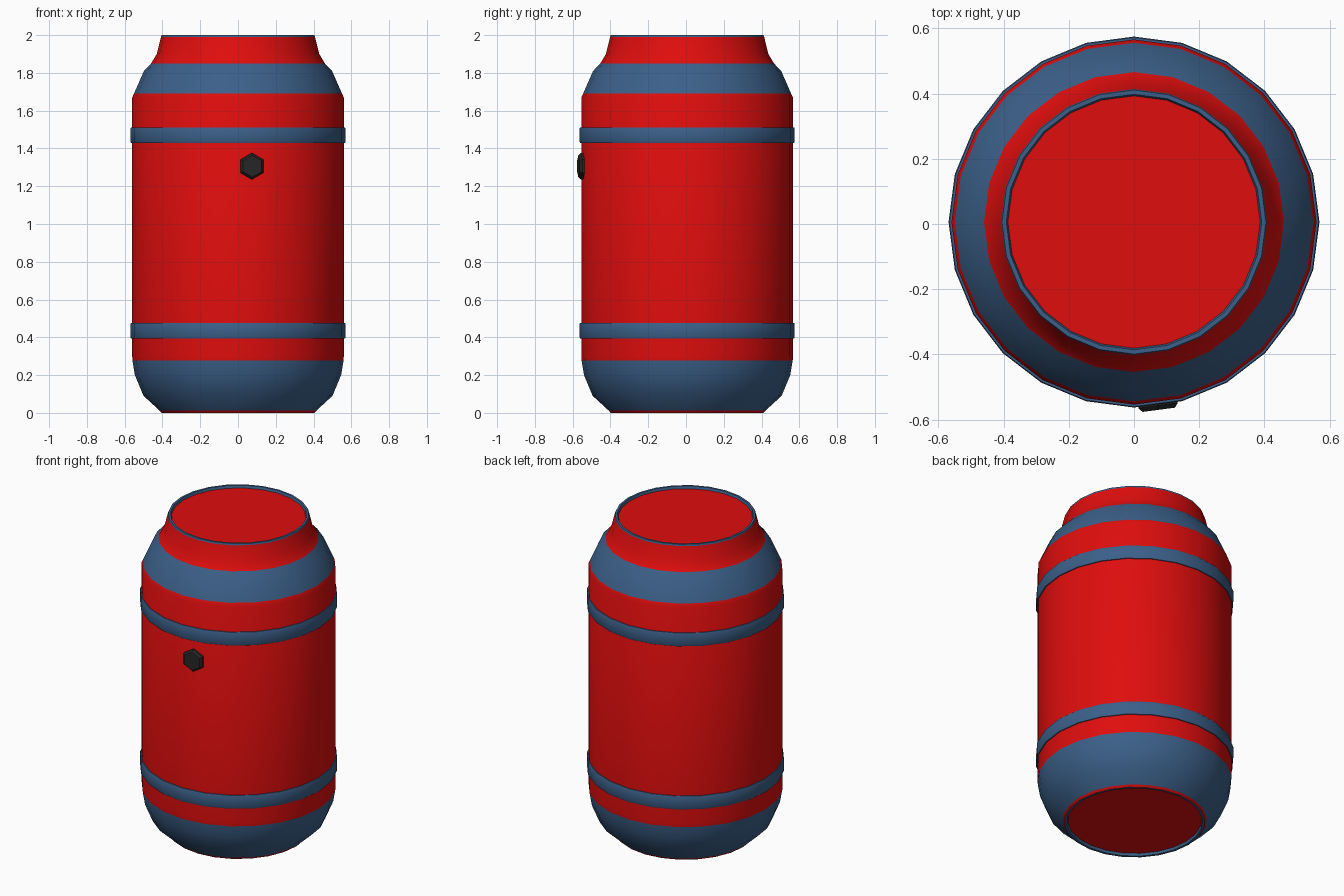
import bpy, bmesh, math
from mathutils import Matrix, Vector

if "Cube" in bpy.data.objects:
    bpy.data.objects.remove(bpy.data.objects["Cube"])

SIDES = 24
CY = 0.006  # barrel axis sits slightly behind centre because of the bolt


def mat(name, rgb):
    m = bpy.data.materials.new(name)
    m.diffuse_color = (*rgb, 1)
    m.use_nodes = True
    m.node_tree.nodes["Principled BSDF"].inputs["Base Color"].default_value = m.diffuse_color
    return m


red = mat("barrel red", (0.74, 0.004, 0.004))
blue = mat("steel blue", (0.044, 0.117, 0.25))
dark = mat("dark grey", (0.02, 0.02, 0.02))


def finish(name, bm, mats, angle=30):
    bmesh.ops.recalc_face_normals(bm, faces=bm.faces[:])
    me = bpy.data.meshes.new(name)
    bm.to_mesh(me)
    bm.free()
    for m in mats:
        me.materials.append(m)
    ob = bpy.data.objects.new(name, me)
    bpy.context.collection.objects.link(ob)
    bpy.ops.object.select_all(action='DESELECT')
    ob.select_set(True)
    bpy.context.view_layer.objects.active = ob
    bpy.ops.object.shade_smooth_by_angle(angle=math.radians(angle))
    return ob


def lathe(name, profile, mats, closed=False):
    """Revolve (radius, z, material of the strip to the next point)."""
    bm = bmesh.new()
    rings = []
    for r, z, _ in profile:
        rings.append([bm.verts.new((r * math.cos(2 * math.pi * i / SIDES),
                                    CY + r * math.sin(2 * math.pi * i / SIDES), z))
                      for i in range(SIDES)])
    n = len(profile)
    for k in range(n if closed else n - 1):
        a, b = rings[k], rings[(k + 1) % n]
        for i in range(SIDES):
            j = (i + 1) % SIDES
            bm.faces.new((a[i], a[j], b[j], b[i])).material_index = profile[k][2]
    if not closed:
        bm.faces.new(rings[0])
        bm.faces.new(rings[-1])
    return finish(name, bm, mats)


# Barrel: recessed base, blue bowl, red body, blue shoulder, red neck, blue rim, lid
R, B = 0, 1
lathe("barrel_body", [
    (0.385, 0.015, B), (0.390, 0.0, B), (0.405, 0.0, R), (0.415, 0.012, B),
    (0.500, 0.09, B), (0.546, 0.20, B), (0.559, 0.278, R),
    (0.560, 0.30, R), (0.560, 1.67, R), (0.550, 1.692, B),
    (0.498, 1.81, B), (0.460, 1.85, R), (0.430, 1.90, R),
    (0.408, 1.99, B), (0.405, 2.0, B), (0.392, 2.0, B), (0.387, 1.985, R),
], [red, blue])

# Two raised hoops
for name, z0, z1 in (("lower_hoop", 0.393, 0.477), ("upper_hoop", 1.428, 1.512)):
    lathe(name, [(0.55, z0, 0), (0.566, z0, 0), (0.569, z0 + 0.006, 0),
                 (0.569, z1 - 0.006, 0), (0.566, z1, 0), (0.55, z1, 0)],
          [blue], closed=True)

# Hexagonal plug on one facet of the front
bm = bmesh.new()
a = math.radians(-82.5)
out = Vector((math.cos(a), math.sin(a), 0))
side = Vector((-out.y, out.x, 0))
rings = []
for r, d in ((0.07, 0.545), (0.07, 0.568), (0.058, 0.581)):
    c = Vector((0, CY, 1.306)) + out * d
    rings.append([bm.verts.new(c + side * r * math.sin(k * math.pi / 3)
                               + Vector((0, 0, r * math.cos(k * math.pi / 3))))
                  for k in range(6)])
for p, q in zip(rings, rings[1:]):
    for i in range(6):
        j = (i + 1) % 6
        bm.faces.new((p[i], p[j], q[j], q[i]))
bm.faces.new(rings[0])
bm.faces.new(rings[-1])
finish("hex_plug", bm, [dark])
